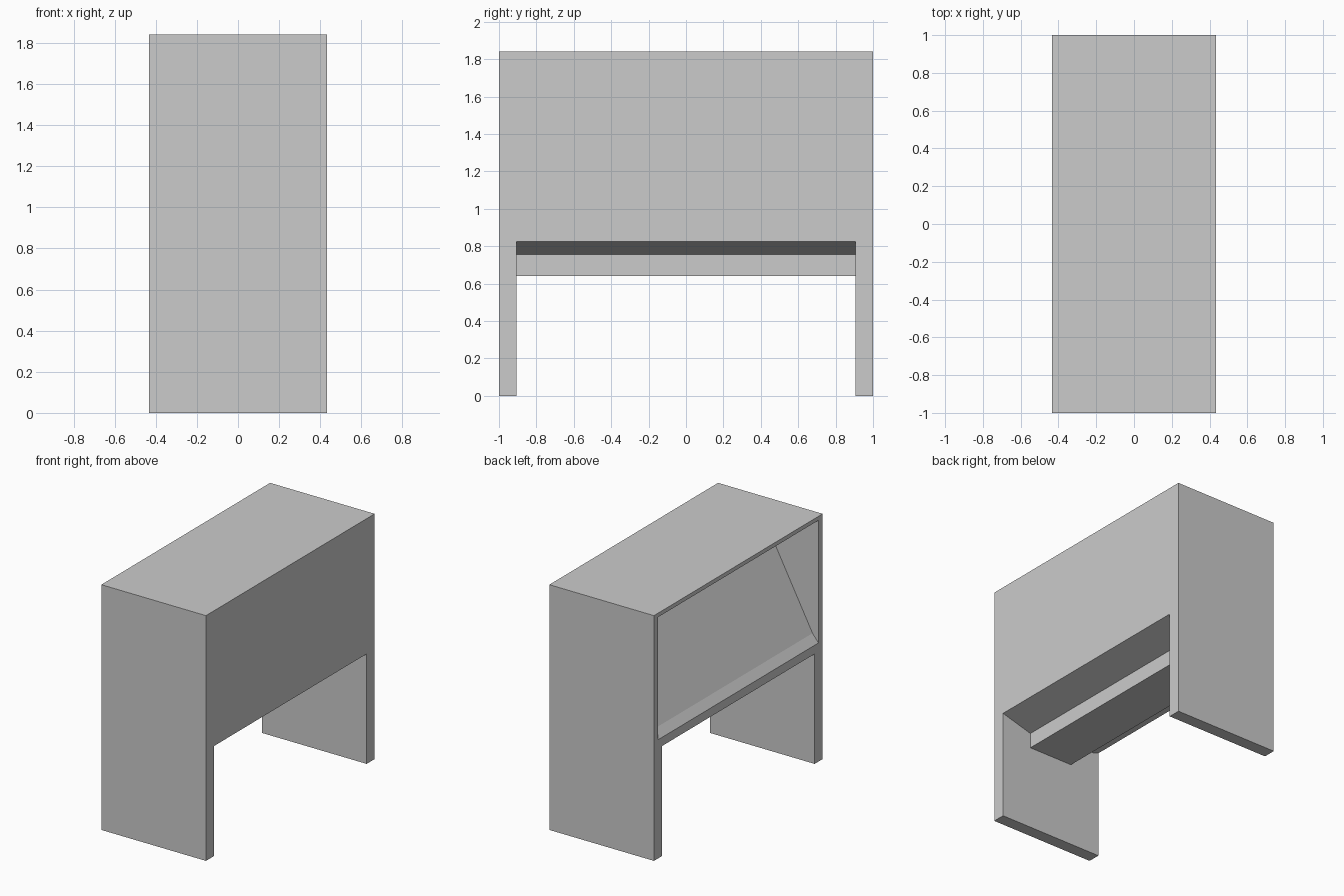
import bpy, bmesh

if "Cube" in bpy.data.objects:
    bpy.data.objects.remove(bpy.data.objects["Cube"])

HX, TOP = 0.434, 1.84


def extrude_profile(name, points, half_y):
    """Solid made by extruding an x-z outline from -half_y to +half_y."""
    bm = bmesh.new()
    face = bm.faces.new([bm.verts.new((x, -half_y, z)) for x, z in points])
    ext = bmesh.ops.extrude_face_region(bm, geom=[face])
    moved = [g for g in ext["geom"] if isinstance(g, bmesh.types.BMVert)]
    bmesh.ops.translate(bm, verts=moved, vec=(0, 2 * half_y, 0))
    bmesh.ops.recalc_face_normals(bm, faces=bm.faces)
    mesh = bpy.data.meshes.new(name)
    bm.to_mesh(mesh)
    bm.free()
    obj = bpy.data.objects.new(name, mesh)
    bpy.context.collection.objects.link(obj)
    return obj


def cut(target, cutter):
    """Subtract the cutter, apply, and remove it."""
    cutter.hide_render = True
    mod = target.modifiers.new(cutter.name, 'BOOLEAN')
    mod.operation, mod.solver, mod.object = 'DIFFERENCE', 'EXACT', cutter
    bpy.context.view_layer.objects.active = target
    bpy.ops.object.modifier_apply(modifier=mod.name)
    bpy.data.objects.remove(cutter)


# Cabinet block, full height including the two slab legs
cabinet = extrude_profile("cabinet", [(-HX, 0), (HX, 0), (HX, TOP), (-HX, TOP)], 1.0)

# Space between the legs; its stepped roof leaves the hanging underside box
half_roof = [(0.6, 0.825), (HX, 0.825), (0.185, 0.755), (0.185, 0.64)]
roof = half_roof + [(-x, z) for x, z in reversed(half_roof)]
cut(cabinet, extrude_profile("leg_gap_cutter", [(-0.6, -0.1), (0.6, -0.1)] + roof, 0.905))

# Recess on the left side with sloping sill and leaning back panel
recess = [(-0.6, 0.89), (-HX, 0.89), (-0.385, 0.95), (0.073, 1.81), (-0.6, 1.81)]
cut(cabinet, extrude_profile("recess_cutter", recess, 0.95))
